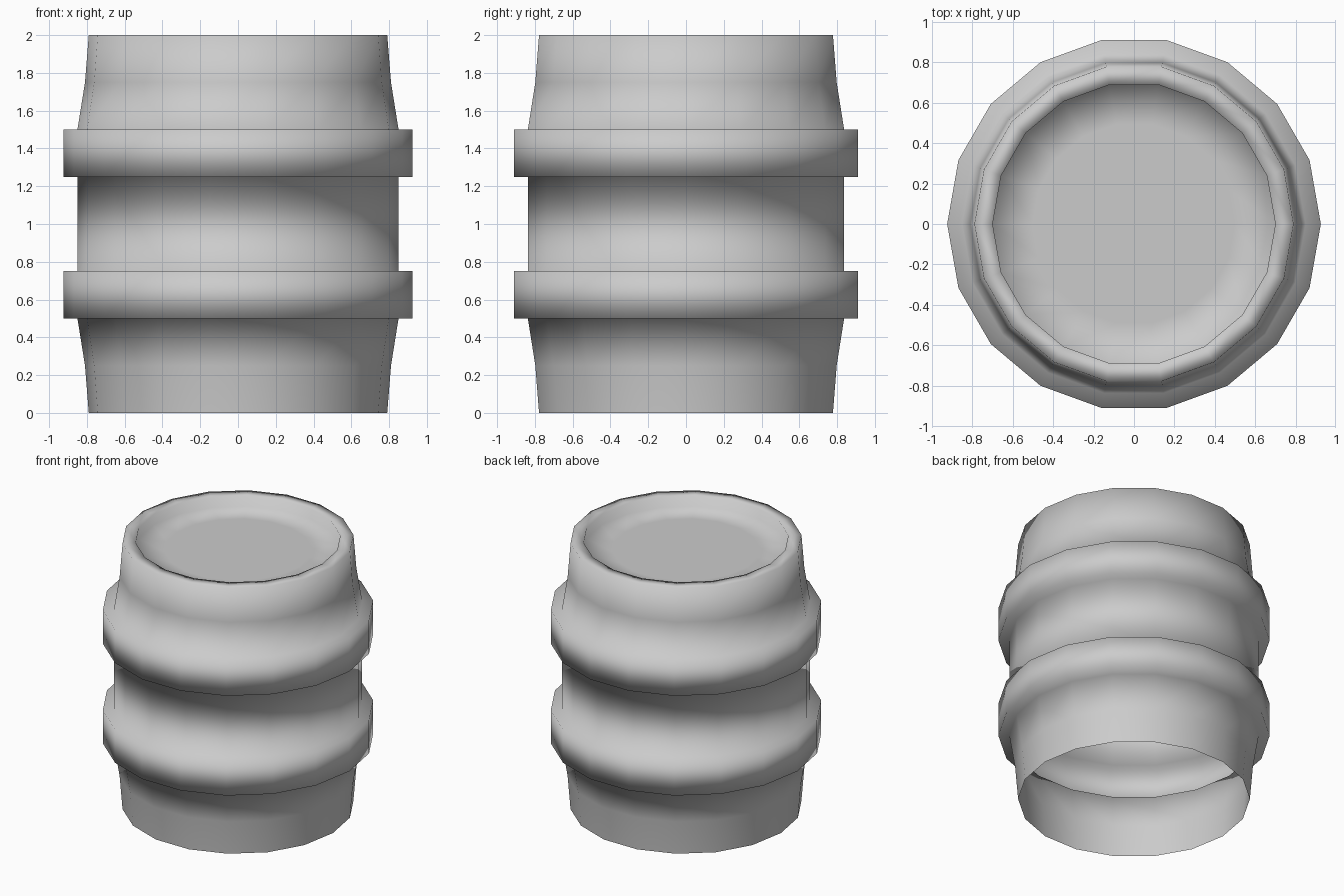
import bpy, bmesh, math

cube = bpy.data.objects.get("Cube")
if cube:
    bpy.data.objects.remove(cube, do_unlink=True)

SIDES = 18

# Radius and height of the shell: open foot, two hoops, rim, sunken lid
lower_half = [(0.79, 0), (0.81, 0.25), (0.85, 0.5), (0.925, 0.5), (0.925, 0.75), (0.85, 0.75)]
upper_half = [(r, 2 - z) for r, z in reversed(lower_half)]
lid = [(0.70, 2), (0.70, 1.92), (0.5, 1.92)]
profile = lower_half + upper_half + lid

# One grey for the whole barrel
grey = bpy.data.materials.new("plain grey")
grey.use_nodes = True
colour = (0.6, 0.6, 0.6, 1)
grey.diffuse_color = colour
grey.node_tree.nodes["Principled BSDF"].inputs["Base Color"].default_value = colour

# Turn the profile around the upright axis
bm = bmesh.new()
rings = []
for r, z in profile:
    angles = [math.tau * i / SIDES for i in range(SIDES)]
    rings.append([bm.verts.new((r * math.cos(a), r * math.sin(a), z)) for a in angles])
for low, high in zip(rings, rings[1:]):
    for i in range(SIDES):
        j = (i + 1) % SIDES
        bm.faces.new((low[i], low[j], high[j], high[i]))
bm.faces.new(rings[-1])

# The shell is shaded smooth all over
for face in bm.faces:
    face.smooth = True
mesh = bpy.data.meshes.new("barrel")
bm.to_mesh(mesh)
bm.free()
mesh.materials.append(grey)
barrel = bpy.data.objects.new("barrel", mesh)
bpy.context.collection.objects.link(barrel)
